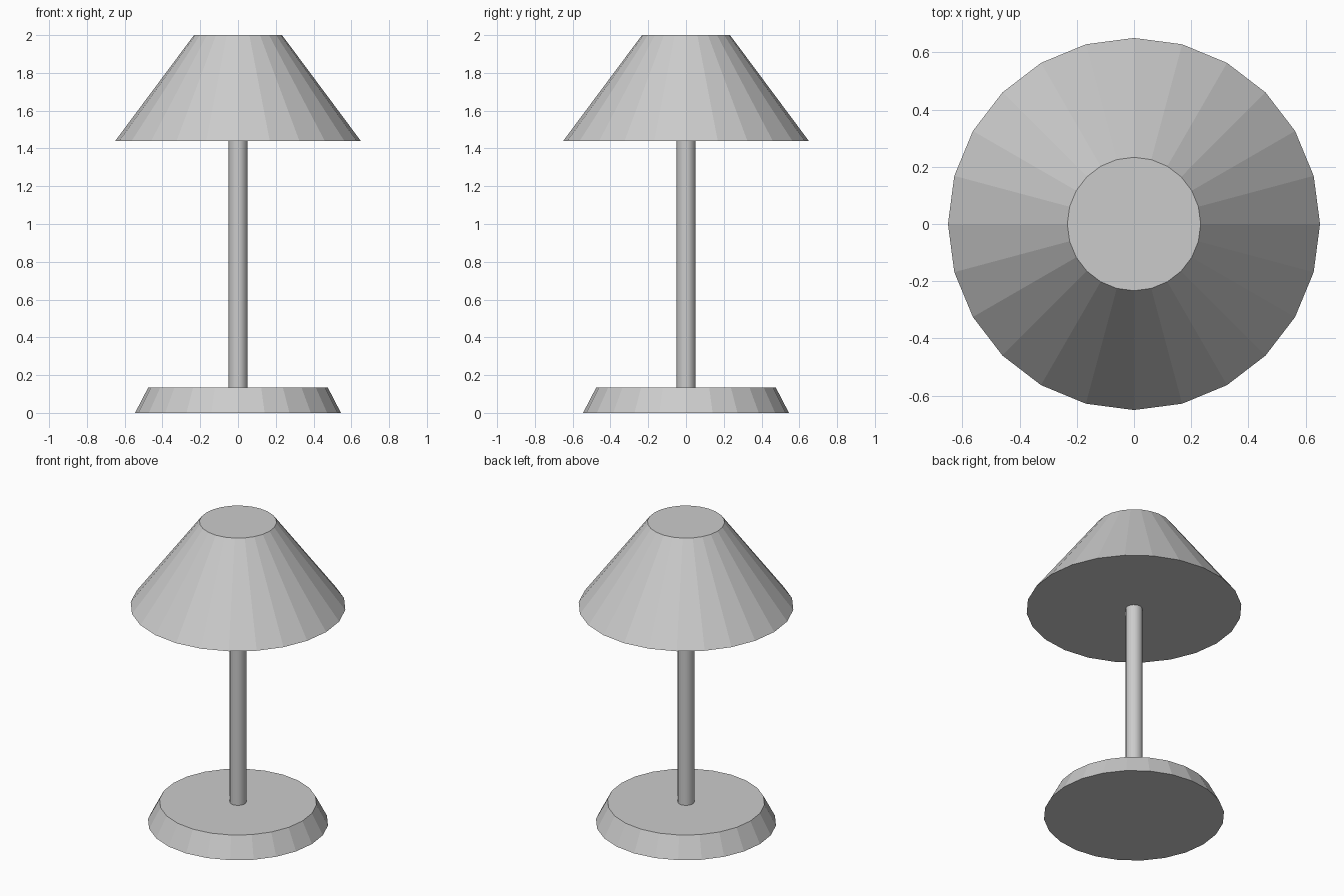
import bpy

if "Cube" in bpy.data.objects:
    bpy.data.objects.remove(bpy.data.objects["Cube"])

grey = bpy.data.materials.new("light_grey")
grey.diffuse_color = (0.6, 0.6, 0.6, 1)
grey.use_nodes = True
grey.node_tree.nodes["Principled BSDF"].inputs["Base Color"].default_value = grey.diffuse_color


def frustum(name, r_bottom, r_top, z0, z1, sides=24):
    """Closed, flat-faced round part between two heights, a corner on +x."""
    bpy.ops.mesh.primitive_cone_add(vertices=sides, radius1=r_bottom, radius2=r_top,
                                    depth=z1 - z0, location=(0, 0, (z0 + z1) / 2))
    part = bpy.context.object
    part.name = name
    part.data.materials.append(grey)
    return part


# Tapered foot, slim pole and closed conical shade
frustum("base", 0.545, 0.475, 0.0, 0.135)
frustum("pole", 0.05, 0.05, 0.135, 1.44)
frustum("shade", 0.65, 0.233, 1.44, 2.0)
